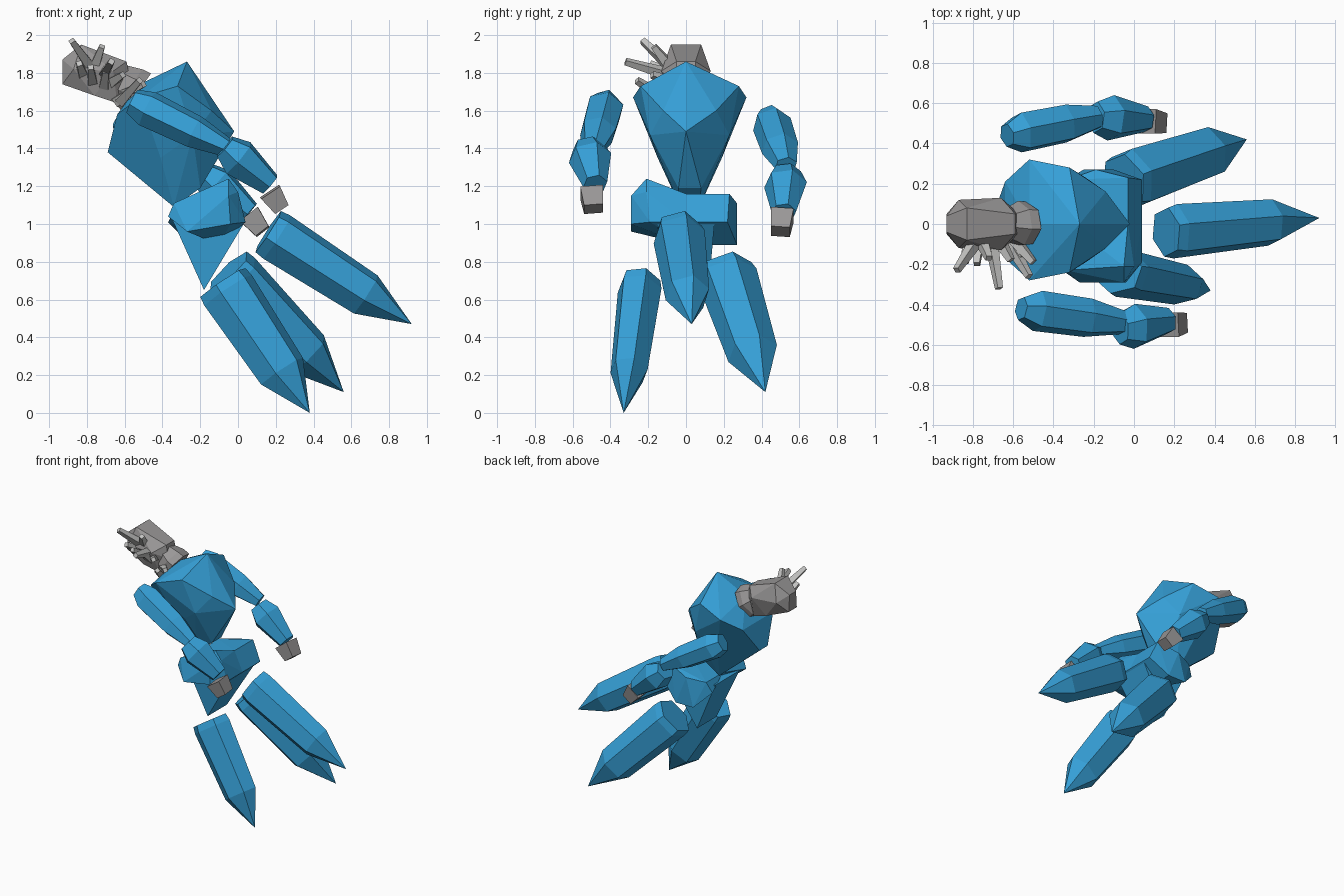
import bpy, bmesh, math
from mathutils import Vector

if "Cube" in bpy.data.objects:
    bpy.data.objects.remove(bpy.data.objects["Cube"])


def material(name, rgb):
    m = bpy.data.materials.new(name)
    m.diffuse_color = (*rgb, 1)
    m.use_nodes = True
    m.node_tree.nodes["Principled BSDF"].inputs["Base Color"].default_value = m.diffuse_color
    return m


BLUE = material("blue", (0.036, 0.35, 0.68))
GREY = material("grey", (0.32, 0.31, 0.31))
PALE = material("pale grey", (0.55, 0.55, 0.54))


def finish(name, bm, mat):
    bmesh.ops.recalc_face_normals(bm, faces=bm.faces[:])
    me = bpy.data.meshes.new(name)
    bm.to_mesh(me)
    bm.free()
    me.materials.append(mat)
    bpy.context.collection.objects.link(bpy.data.objects.new(name, me))


def hull(name, points, mat):
    """Faceted block: convex hull of a few corners."""
    bm = bmesh.new()
    for p in points:
        bm.verts.new(p)
    bmesh.ops.convex_hull(bm, input=bm.verts[:])
    loose = [v for v in bm.verts if not v.link_faces]
    bmesh.ops.delete(bm, geom=loose, context='VERTS')
    bmesh.ops.dissolve_limit(bm, angle_limit=0.02, verts=bm.verts[:], edges=bm.edges[:])
    finish(name, bm, mat)


def both(points, shift=0.0):
    """Mirror corners across y."""
    return [(x, s * y + shift, z) for x, y, z in points for s in (1, -1)]


def shard(name, a, b, stations, mat, n=6, turn=0.0):
    """Crystal along a-b; stations are (t, half width sideways, half depth)."""
    a, b = Vector(a), Vector(b)
    u = (b - a).normalized()
    v = Vector((0, 1, 0))
    v = (v - u * v.dot(u)).normalized()
    w = u.cross(v)
    bm = bmesh.new()
    rings = []
    for t, rv, rw in stations:
        c = a.lerp(b, t)
        if rv == 0:
            rings.append([bm.verts.new(c)] * n)
            continue
        angles = [turn + math.tau * i / n for i in range(n)]
        rings.append([bm.verts.new(c + v * rv * math.cos(k) + w * rw * math.sin(k))
                      for k in angles])
    for r, s in zip(rings, rings[1:]):
        for i in range(n):
            j = (i + 1) % n
            bm.faces.new(list(dict.fromkeys((r[i], r[j], s[j], s[i]))))
    for r in (rings[0], rings[-1]):
        if r[0] is not r[1]:
            bm.faces.new(r)
    finish(name, bm, mat)


# Torso: ridged chest narrowing to the waist
hull("torso", [(-0.27, 0, 1.87), (-0.02, 0, 1.50), (-0.52, 0, 1.75)] + both([
    (-0.32, 0.26, 1.74), (-0.52, 0.30, 1.68), (-0.14, 0.14, 1.61),
    (-0.64, 0.19, 1.59), (-0.69, 0.05, 1.39), (-0.41, 0.17, 1.36),
    (-0.24, 0.21, 1.48), (-0.34, 0.05, 1.10), (-0.20, 0.06, 1.20)], 0.02), BLUE)

# Pelvis: two hips meeting in the middle and the wedge below them
MIDDLE = [(-0.32, 0, 1.09), (-0.03, 0, 1.17), (0.04, 0, 1.02), (-0.10, 0, 0.90)]
hull("right_hip", MIDDLE + [
    (-0.37, -0.22, 1.05), (-0.34, -0.23, 1.12), (-0.05, -0.21, 1.25),
    (0.00, -0.21, 1.18), (0.04, -0.19, 1.02), (-0.05, -0.29, 1.16),
    (-0.27, -0.29, 0.97), (-0.04, -0.29, 1.01)], BLUE)
hull("left_hip", MIDDLE + [
    (-0.37, 0.20, 1.02), (-0.33, 0.22, 1.10), (-0.19, 0.27, 1.12),
    (-0.03, 0.23, 1.17), (0.04, 0.22, 1.02), (-0.10, 0.27, 0.90),
    (-0.25, 0.27, 0.90)], BLUE)
hull("pelvis_wedge", both([
    (-0.36, 0.15, 1.06), (0.03, 0.15, 1.01), (-0.10, 0.13, 0.87),
    (-0.18, 0.12, 0.66)]), BLUE)

# Arms: upper arm, forearm and hand for each side
UPPER = [(0, .06, .07), (.16, .105, .10), (.65, .10, .09), (1, .06, .05)]
FORE = [(0, .08, .07), (.3, .115, .11), (1, .065, .065)]
HAND = [(0, .085, .085), (1, .07, .06)]
ARMS = {"right": [(-.56, -.42, 1.66), (-.05, -.49, 1.41),
                  (-.07, -.52, 1.42), (.17, -.48, 1.22),
                  (.17, -.50, 1.18), (.23, -.49, 1.09)],
        "left": [(-.63, .44, 1.58), (-.18, .53, 1.32),
                 (-.19, .53, 1.28), (.06, .52, 1.07),
                 (.06, .51, 1.06), (.13, .50, .97)]}
for side, p in ARMS.items():
    shard(side + "_upper_arm", p[0], p[1], UPPER, BLUE, 6, 0.3)
    shard(side + "_forearm", p[2], p[3], FORE, BLUE, 6, 0.2)
    shard(side + "_hand", p[4], p[5], HAND, GREY, 4, math.pi / 4)

# Legs: three long pointed shards with blunt tops
LEGS = {"right": ((-.08, -.24, .70), (.38, -.33, .01), .12, .155),
        "left": ((-.05, .21, .76), (.56, .42, .12), .16, .155),
        "middle": ((.16, -.04, .97), (.92, .03, .48), .14, .14)}
for side, (a, b, rv, rw) in LEGS.items():
    shard(side + "_leg", a, b,
          [(0, rv * .9, rw * .95), (.06, rv, rw), (.68, rv * .85, rw * .88), (1, 0, 0)],
          BLUE, 6, 0.25)

# Head and flared neck
hull("head", both([
    (-0.93, 0.04, 1.88), (-0.93, 0.05, 1.75), (-0.83, 0.08, 1.96),
    (-0.87, 0.12, 1.83), (-0.66, 0.13, 1.82), (-0.59, 0.05, 1.87),
    (-0.57, 0.05, 1.77), (-0.64, 0.07, 1.65), (-0.76, 0.09, 1.69)]), GREY)
shard("neck", (-.65, 0, 1.79), (-.535, 0, 1.705),
      [(0, .07, .08), (.65, .115, .12), (1, .11, .13)], GREY, 7)

# Spikes growing from the front of the head: base, tip
SPIKES = [((-.78, -.08, 1.84), (-.88, -.23, 1.98)),
          ((-.71, -.08, 1.80), (-.67, -.32, 1.87)),
          ((-.76, -.08, 1.84), (-.72, -.17, 1.95)),
          ((-.82, -.08, 1.80), (-.84, -.19, 1.86)),
          ((-.77, -.08, 1.76), (-.78, -.20, 1.84)),
          ((-.67, -.08, 1.76), (-.61, -.18, 1.80)),
          ((-.62, -.09, 1.66), (-.52, -.26, 1.77)),
          ((-.60, -.07, 1.70), (-.50, -.19, 1.75)),
          ((-.64, -.07, 1.66), (-.56, -.17, 1.72)),
          ((-.71, -.08, 1.74), (-.70, -.18, 1.82))]
for i, (a, b) in enumerate(SPIKES):
    shard(f"head_spike_{i + 1}", a, b, [(0, .036, .036), (1, .021, .021)],
          PALE, 4, math.pi / 4)

# Stand on the ground
lo = min(v.co.z for o in bpy.data.objects for v in o.data.vertices)
for o in bpy.data.objects:
    o.location.z -= lo
